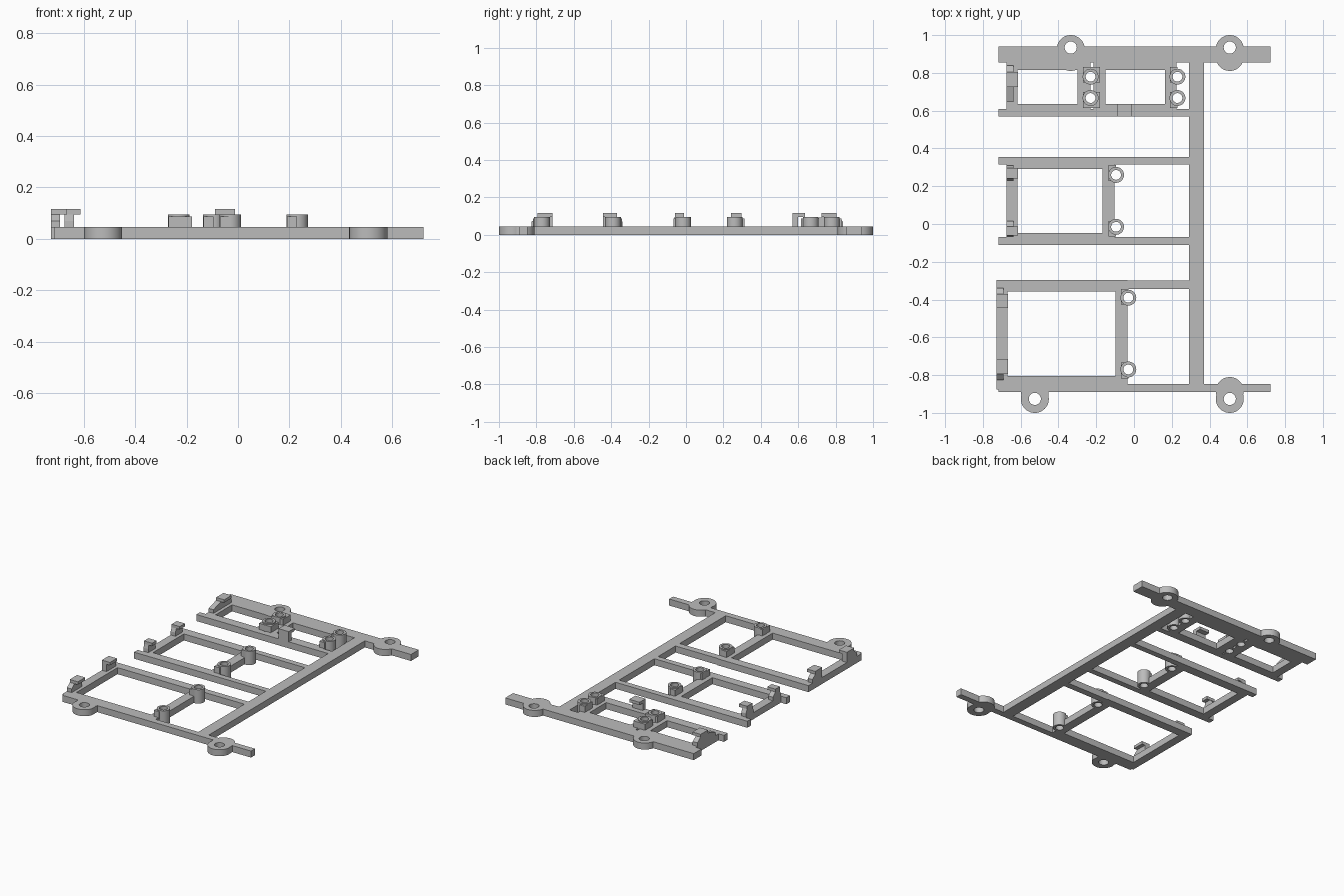
import bpy, bmesh
from mathutils import Matrix

if "Cube" in bpy.data.objects:
    bpy.data.objects.remove(bpy.data.objects["Cube"])

grey = bpy.data.materials.new("light grey plastic")
grey.use_nodes = True
COLOUR = (0.5, 0.5, 0.5, 1)
grey.diffuse_color = COLOUR
grey.node_tree.nodes["Principled BSDF"].inputs["Base Color"].default_value = COLOUR

PLATE = 0.045   # frame thickness
POST = 0.095    # standoff height
HOOK = 0.115    # clip height


def prism(bm, points, axis, low, high):
    """Extrude an outline along axis 'z' (points x, y) or 'x' (points y, z)."""
    def place(p, d):
        return (p[0], p[1], d) if axis == "z" else (d, p[0], p[1])
    a = [bm.verts.new(place(p, low)) for p in points]
    b = [bm.verts.new(place(p, high)) for p in points]
    n = len(points)
    faces = [bm.faces.new(a[::-1]), bm.faces.new(b)]
    for i in range(n):
        j = (i + 1) % n
        faces.append(bm.faces.new((a[i], a[j], b[j], b[i])))
    bmesh.ops.recalc_face_normals(bm, faces=faces)


def box(bm, x0, x1, y0, y1, z0=0, z1=PLATE):
    prism(bm, [(x0, y0), (x1, y0), (x1, y1), (x0, y1)], "z", z0, z1)


def cylinder(bm, x, y, r, z0, z1):
    bmesh.ops.create_cone(bm, cap_ends=True, segments=48, radius1=r, radius2=r,
                          depth=z1 - z0,
                          matrix=Matrix.Translation((x, y, (z0 + z1) / 2)))


def make(name, bm):
    mesh = bpy.data.meshes.new(name)
    bm.to_mesh(mesh)
    bm.free()
    mesh.materials.append(grey)
    ob = bpy.data.objects.new(name, mesh)
    bpy.context.collection.objects.link(ob)
    return ob


def drill(ob, cutter):
    """Merge the overlapping solids of a part and cut its holes."""
    mod = ob.modifiers.new("holes", "BOOLEAN")
    mod.operation = "DIFFERENCE"
    mod.solver = "EXACT"
    mod.use_self = True
    mod.object = cutter
    bpy.context.view_layer.update()
    graph = bpy.context.evaluated_depsgraph_get()
    mesh = bpy.data.meshes.new_from_object(ob.evaluated_get(graph))
    ob.modifiers.clear()
    ob.data = mesh
    bpy.ops.object.select_all(action="DESELECT")
    ob.select_set(True)
    bpy.context.view_layer.objects.active = ob
    bpy.ops.object.shade_smooth_by_angle(angle=0.5)


# Frame: spine, end rails and cross rails
bm = bmesh.new()
box(bm, 0.29, 0.37, -0.87, 0.9)
box(bm, -0.717, 0.722, 0.855, 0.94)
box(bm, -0.717, 0.722, -0.89, -0.847)
for y0, y1 in ((0.57, 0.61), (0.315, 0.355), (-0.11, -0.07), (-0.345, -0.3)):
    box(bm, -0.717, 0.32, y0, y1)

# Frame: window surrounds (outer x, inner x, outer y, inner y)
windows = (
    (-0.675, -0.616, -0.3, -0.23, 0.575, 0.635, 0.815, 0.87),
    (-0.215, -0.15, 0.165, 0.225, 0.575, 0.635, 0.815, 0.87),
    (-0.675, -0.616, -0.167, -0.103, -0.1, -0.048, 0.29, 0.345),
    (-0.728, -0.67, -0.098, -0.035, -0.875, -0.805, -0.357, -0.296),
)
for xa, xb, xc, xd, ya, yb, yc, yd in windows:
    box(bm, xa, xb, ya, yd)
    box(bm, xc, xd, ya, yd)
    box(bm, xa, xd, ya, yb)
    box(bm, xa, xd, yc, yd)

# Frame: screw lugs, lengthened toward the rails
lugs = ((-0.335, 0.926), (0.507, 0.926), (-0.525, -0.926), (0.507, -0.926))
for x, y in lugs:
    inner = y * 0.96
    cylinder(bm, x, y, 0.074, 0, PLATE)
    cylinder(bm, x, inner * 0.995, 0.074, 0, PLATE)
frame = make("frame", bm)

# Standoffs with a square stop block beside each
standoffs = ((-0.23, 0.78, 0.01), (-0.23, 0.667, -0.01),
             (0.23, 0.78, 0.01), (0.23, 0.667, -0.01),
             (-0.095, 0.26, 0.01), (-0.095, -0.015, -0.01),
             (-0.03, -0.39, 0.005), (-0.03, -0.77, -0.005))
bm = bmesh.new()
for x, y, shift in standoffs:
    cylinder(bm, x, y, 0.042, 0, POST)
    right = x + 0.05 if x == -0.23 else x
    box(bm, x - 0.04, right, y + shift - 0.042, y + shift + 0.042,
        PLATE - 0.01, POST - 0.008)
posts = make("standoffs", bm)

# Holes through lugs and standoffs
bm = bmesh.new()
for x, y in lugs:
    cylinder(bm, x, y + (0.008 if y > 0 else 0), 0.032, -0.1, 0.3)
for x, y, _ in standoffs:
    cylinder(bm, x, y, 0.026, -0.1, 0.3)
cutter = make("hole_cutter", bm)
cutter.hide_render = True
drill(frame, cutter)
drill(posts, cutter)
bpy.data.objects.remove(cutter)

# Snap clips on the outer edge: tapered post with an overhanging hook
clips = (  # outer x, post base y range, hook y range
    (-0.675, 0.645, 0.84, 0.725, 0.805),
    (-0.675, 0.23, 0.31, 0.24, 0.297),
    (-0.675, -0.065, 0.015, -0.06, -0.012),
    (-0.728, -0.445, -0.34, -0.445, -0.37),
    (-0.728, -0.825, -0.715, -0.795, -0.715),
)
for i, (x, p0, p1, h0, h1) in enumerate(clips):
    bm = bmesh.new()
    shape = [(p0, PLATE), (p1, PLATE), (p1, 0.07), (h1, POST), (h0, POST), (p0, 0.07)]
    prism(bm, shape, "x", x, x + 0.036)
    box(bm, x, x + 0.062, h0, h1, POST, HOOK)
    make(f"edge_clip_{i + 1}", bm)

# Snap clip on the front rail of the small double window
bm = bmesh.new()
box(bm, -0.09, -0.012, 0.57, 0.6, PLATE, POST)
box(bm, -0.09, -0.012, 0.57, 0.635, POST, HOOK)
make("front_rail_clip", bm)
